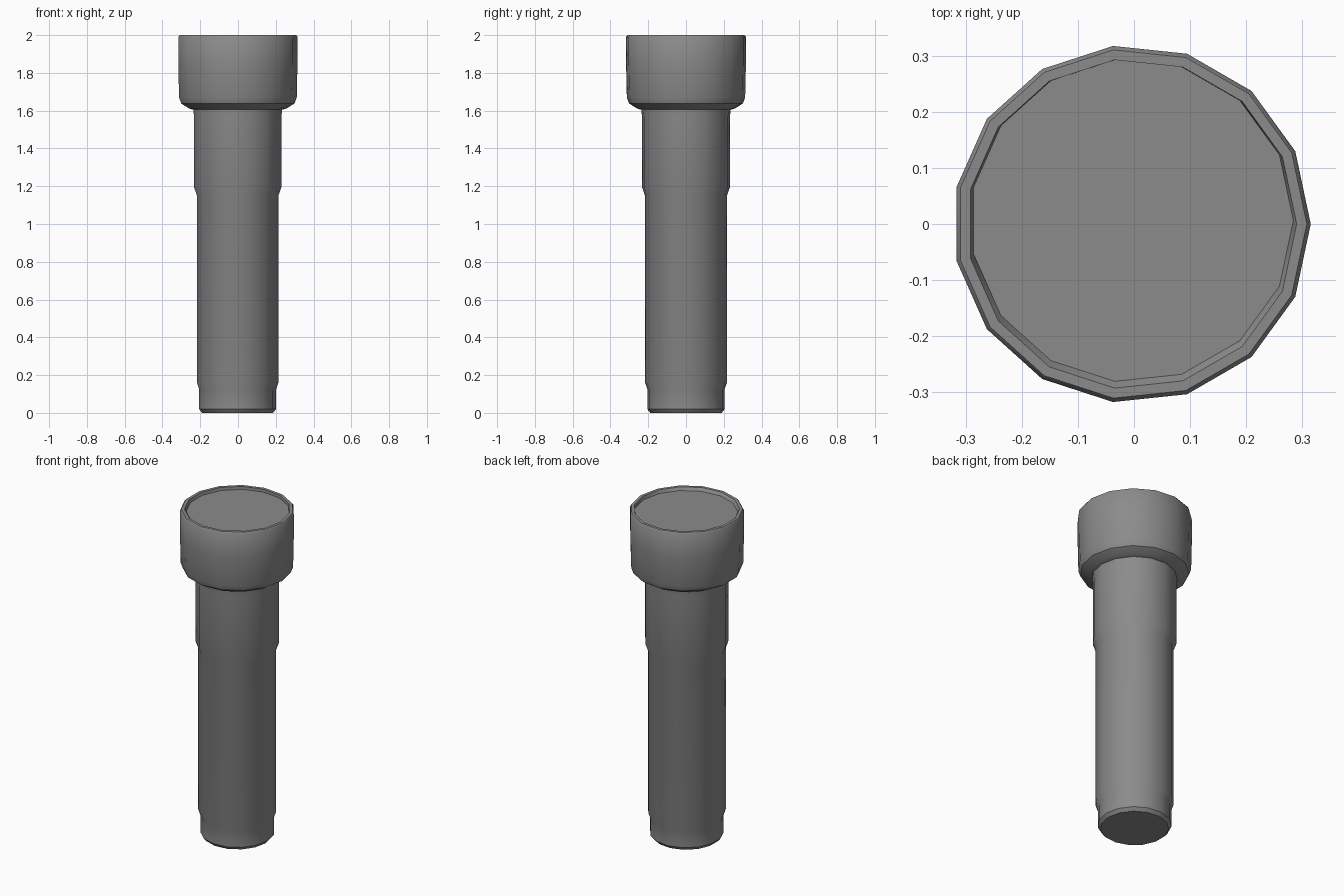
import bpy
import bmesh
from math import cos, sin, radians, tau

SIDES = 15
CENTRE_X = -0.004

cube = bpy.data.objects.get("Cube")
if cube:
    bpy.data.objects.remove(cube, do_unlink=True)


def material(name, colour):
    mat = bpy.data.materials.new(name)
    mat.use_nodes = True
    mat.diffuse_color = colour
    mat.node_tree.nodes["Principled BSDF"].inputs["Base Color"].default_value = colour
    return mat


def lathe(name, profile, mat, cap_start=False, cap_end=False):
    """Turn (radius, height, y shift) points around the upright axis."""
    bm = bmesh.new()
    rings = []
    for r, z, shift in profile:
        rings.append([bm.verts.new((CENTRE_X + r * cos(tau * i / SIDES),
                                    shift + r * sin(tau * i / SIDES), z))
                      for i in range(SIDES)])
    for low, high in zip(rings, rings[1:]):
        for i in range(SIDES):
            j = (i + 1) % SIDES
            bm.faces.new((low[i], low[j], high[j], high[i]))
    if cap_start:
        bm.faces.new(rings[0][::-1])
    if cap_end:
        bm.faces.new(rings[-1])
    mesh = bpy.data.meshes.new(name)
    bm.to_mesh(mesh)
    bm.free()
    mesh.materials.append(mat)
    obj = bpy.data.objects.new(name, mesh)
    bpy.context.collection.objects.link(obj)
    bpy.ops.object.select_all(action='DESELECT')
    obj.select_set(True)
    bpy.context.view_layer.objects.active = obj
    bpy.ops.object.shade_smooth_by_angle(angle=radians(35))
    return obj


grey = material("grey", (0.26, 0.26, 0.26, 1))

# Grip with a chamfered tail cap and a thicker switch collar
lathe("handle", [(0.19, 0, 0), (0.206, 0.02, 0), (0.206, 0.125, 0),
                 (0.218, 0.16, 0), (0.218, 1.15, 0), (0.234, 1.195, 0),
                 (0.234, 1.57, 0), (0.238, 1.605, 0)], grey, cap_start=True)

# Wide head with a rolled underside, bevelled rim and shallow recess
lathe("head", [(0.238, 1.605, 0), (0.262, 1.612, 0), (0.303, 1.638, 0),
               (0.315, 1.67, 0), (0.319, 1.85, 0), (0.319, 1.99, 0),
               (0.312, 2.0, 0), (0.294, 2.0, 0), (0.288, 1.982, 0.006)], grey)

# Flat lens at the bottom of the recess
lathe("lens", [(0.289, 1.978, 0.006), (0.288, 1.982, 0.006)], grey, cap_end=True)
